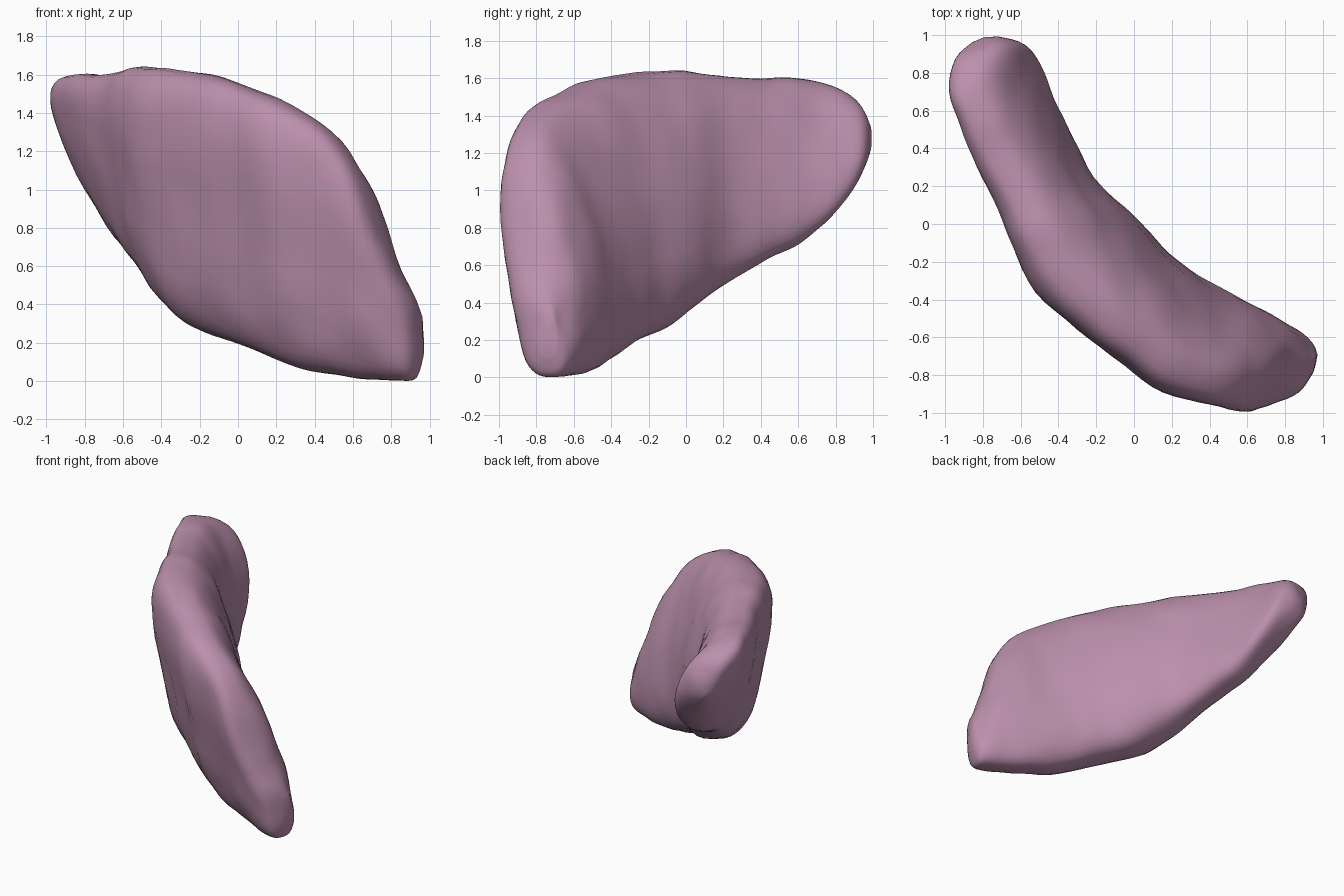
import bpy, bmesh, math
from mathutils import Vector, noise

if "Cube" in bpy.data.objects:
    bpy.data.objects.remove(bpy.data.objects["Cube"])

# Stations along the bent slab:
# outer x, y, inner x, y, low z, high z, lean of the top half, lean of the low half
STATIONS = [
    (-.86, .96, -.72, .99, 1.20, 1.36, .2, .2),
    (-.95, .88, -.57, .95, 1.07, 1.49, .5, .5),
    (-.98, .70, -.49, .84, .90, 1.58, .62, .62),
    (-.92, .52, -.42, .67, .74, 1.60, .6, .6),
    (-.83, .30, -.33, .47, .63, 1.60, .53, .52),
    (-.72, .08, -.21, .25, .50, 1.62, .5, .42),
    (-.64, -.12, -.06, .10, .37, 1.64, .5, .32),
    (-.52, -.36, .06, -.02, .26, 1.63, .5, .28),
    (-.30, -.56, .18, -.15, .20, 1.60, .52, .32),
    (-.06, -.74, .34, -.27, .12, 1.54, .56, .38),
    (.15, -.89, .51, -.37, .05, 1.45, .6, .45),
    (.40, -.96, .66, -.44, .02, 1.32, .65, .45),
    (.58, -.995, .80, -.52, .005, 1.09, .65, .42),
    (.74, -.95, .89, -.58, .0, .71, .55, .3),
    (.87, -.89, .95, -.64, .01, .46, .35, .2),
    (.95, -.79, .975, -.69, .11, .34, .0, .0),
]
SIDES, STEPS, SQUARE = 40, 4, .78


def spow(v, p):
    return math.copysign(abs(v) ** p, v)


def smooth_station(i, t):
    """Catmull-Rom blend between neighbouring stations."""
    n = len(STATIONS) - 1
    a, b, c, d = (STATIONS[min(max(i + k, 0), n)] for k in (-1, 0, 1, 2))
    return [.5 * (2 * q + (r - p) * t + (2 * p - 5 * q + 4 * r - s) * t * t
                  + (3 * q - p - 3 * r + s) * t ** 3)
            for p, q, r, s in zip(a, b, c, d)]


def section(st):
    """Leaning rounded section, as a ring of points."""
    ox, oy, ix, iy, lo, hi, top, low = st
    mid = Vector(((ox + ix) / 2, (oy + iy) / 2, (lo + hi) / 2))
    across = Vector(((ix - ox) / 2, (iy - oy) / 2, 0))
    thick = math.sqrt(1 - ((top + low) / 2) ** 2)
    ring = []
    for j in range(SIDES):
        a = 2 * math.pi * j / SIDES
        c, s = spow(math.cos(a), SQUARE), spow(math.sin(a), SQUARE)
        ring.append((c * thick - (top if s > 0 else low) * s, s))
    right, left = max(u for u, _ in ring), -min(u for u, _ in ring)
    return [mid + across * (u / (right if u > 0 else left))
            + Vector((0, 0, s * (hi - lo) / 2)) for u, s in ring]


# Lofted body
bm = bmesh.new()
last = len(STATIONS) - 1
rows = [smooth_station(i, t / STEPS) for i in range(last) for t in range(STEPS)]
rows.append(STATIONS[last])
rings = [[bm.verts.new(p) for p in section(r)] for r in rows]
for r0, r1 in zip(rings, rings[1:]):
    for j in range(SIDES):
        k = (j + 1) % SIDES
        bm.faces.new((r0[j], r0[k], r1[k], r1[j]))

# Rounded tips
for ring, push in ((rings[0], Vector((-.005, .012, 0))),
                   (rings[-1], Vector((.005, -.005, 0)))):
    tip = bm.verts.new(sum((v.co for v in ring), Vector()) / SIDES + push)
    for j in range(SIDES):
        bm.faces.new((ring[j], ring[(j + 1) % SIDES], tip))
bmesh.ops.recalc_face_normals(bm, faces=bm.faces)
bm.normal_update()

# Gentle lumps in the surface
moves = [(v, v.normal * .012 * noise.noise(v.co * 5)) for v in bm.verts]
for v, m in moves:
    v.co += m
    v.co.z = max(v.co.z, 0)

mesh = bpy.data.meshes.new("lumpy_body")
bm.to_mesh(mesh)
bm.free()
body = bpy.data.objects.new("lumpy_body", mesh)
bpy.context.collection.objects.link(body)
mat = bpy.data.materials.new("dusty_mauve")
mat.diffuse_color = (.50, .28, .42, 1)
mat.use_nodes = True
mat.node_tree.nodes["Principled BSDF"].inputs["Base Color"].default_value = mat.diffuse_color
mesh.materials.append(mat)
mesh.shade_smooth()
